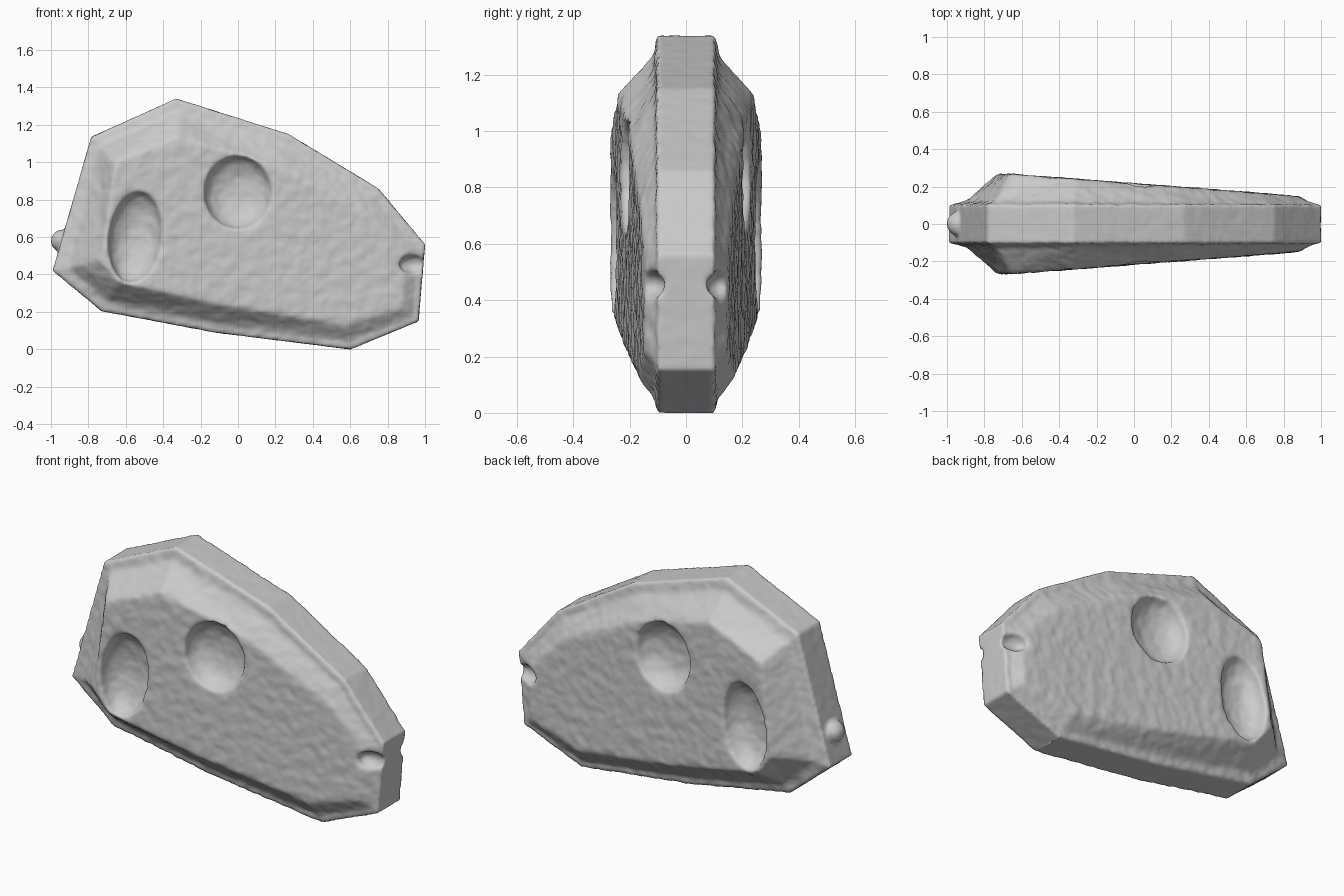
import bpy, bmesh
from mathutils import Vector, Matrix, noise

if "Cube" in bpy.data.objects:
    bpy.data.objects.remove(bpy.data.objects["Cube"])

# Outline of the slab (x, z) and the matching edge of its raised side faces
OUTER = [(-0.33, 1.34), (0.27, 1.15), (0.75, 0.86), (1.0, 0.56), (0.965, 0.15),
         (0.60, 0.0), (-0.12, 0.09), (-0.73, 0.205), (-0.99, 0.42), (-0.785, 1.135)]
INNER = [(-0.32, 1.13), (0.20, 0.98), (0.66, 0.75), (0.89, 0.51), (0.88, 0.22),
         (0.57, 0.13), (-0.10, 0.24), (-0.64, 0.36), (-0.73, 0.48), (-0.66, 1.0)]
RIM = 0.102


def face_y(x):
    """Half thickness of the tapering side face."""
    return 0.272 - 0.077 * (x + 0.72)


def ring(bm, side, t, lift):
    verts = []
    for (ox, oz), (ix, iz) in zip(OUTER, INNER):
        y = RIM + (face_y(ix) - RIM) * lift
        verts.append(bm.verts.new((ox + (ix - ox) * t, side * y, oz + (iz - oz) * t)))
    return verts


def ball(name, loc, radii, tilt=0, flat=1.0):
    """Ellipsoid; flat below 1 gives steeper walls and a flatter floor along y."""
    bm = bmesh.new()
    bmesh.ops.create_uvsphere(bm, u_segments=40, v_segments=24, radius=1)
    for v in bm.verts:
        y = abs(v.co.y)
        v.co.y = (y ** flat) * (1 if v.co.y > 0 else -1) if y > 1e-5 else 0
    m = Matrix.Translation(loc) @ Matrix.Rotation(tilt, 4, 'Y') @ Matrix.Diagonal((*radii, 1))
    bmesh.ops.transform(bm, matrix=m, verts=bm.verts)
    return add(name, bm)


def add(name, bm):
    me = bpy.data.meshes.new(name)
    bm.to_mesh(me)
    bm.free()
    ob = bpy.data.objects.new(name, me)
    bpy.context.collection.objects.link(ob)
    return ob


def boolean(target, tool, op):
    mod = target.modifiers.new(op, 'BOOLEAN')
    mod.operation, mod.object, mod.solver = op, tool, 'EXACT'
    bpy.ops.object.modifier_apply(modifier=mod.name)
    bpy.data.objects.remove(tool)


# Bevelled stone body: rings from one side face across the rim to the other
bm = bmesh.new()
half = [(1, 1), (0.34, 0.11), (0, 0)]
rings = [ring(bm, -1, *s) for s in half] + [ring(bm, 1, *s) for s in reversed(half)]
n = len(OUTER)
for a, b in zip(rings, rings[1:]):
    for i in range(n):
        j = (i + 1) % n
        bm.faces.new((a[i], a[j], b[j], b[i]))
bm.faces.new(rings[0])
bm.faces.new(rings[-1])
bmesh.ops.recalc_face_normals(bm, faces=bm.faces)
body = add("carved_stone", bm)
bpy.context.view_layer.objects.active = body
body.select_set(True)

# Hollows and end notches, mirrored on both sides
for s in (-1, 1):
    boolean(body, ball("round_hollow", (0, s * 0.225, 0.84), (0.18, 0.115, 0.195), 0, 0.8), 'DIFFERENCE')
    boolean(body, ball("oval_hollow", (-0.55, s * 0.265, 0.60), (0.14, 0.115, 0.245), 0.13, 0.8), 'DIFFERENCE')
    boolean(body, ball("end_notch", (0.945, s * 0.13, 0.455), (0.085, 0.06, 0.052)), 'DIFFERENCE')

# Small knob on the left end
boolean(body, ball("end_knob", (-0.94, 0, 0.58), (0.06, 0.065, 0.06)), 'UNION')

# Dense even surface for the weathered texture
mod = body.modifiers.new("dense", 'REMESH')
mod.mode, mod.voxel_size = 'VOXEL', 0.012
bpy.ops.object.modifier_apply(modifier=mod.name)

# Weathering: worn edges on the side faces, then fine bumps
bm = bmesh.new()
bm.from_mesh(body.data)
worn = [v for v in bm.verts if abs(v.co.y) > 0.115]
for _ in range(6):
    bmesh.ops.smooth_vert(bm, verts=worn, factor=0.5,
                          use_axis_x=True, use_axis_y=True, use_axis_z=True)
bm.normal_update()
shifts = []
for v in bm.verts:
    amp = 0.0015 + 0.003 * abs(v.normal.y)
    f = noise.noise(v.co * 17) + 0.5 * noise.noise(v.co * 32 + Vector((3, 7, 1)))
    shifts.append(v.normal * (amp * f))
for v, d in zip(bm.verts, shifts):
    v.co += d
bm.to_mesh(body.data)
bm.free()
bpy.ops.object.shade_smooth()
